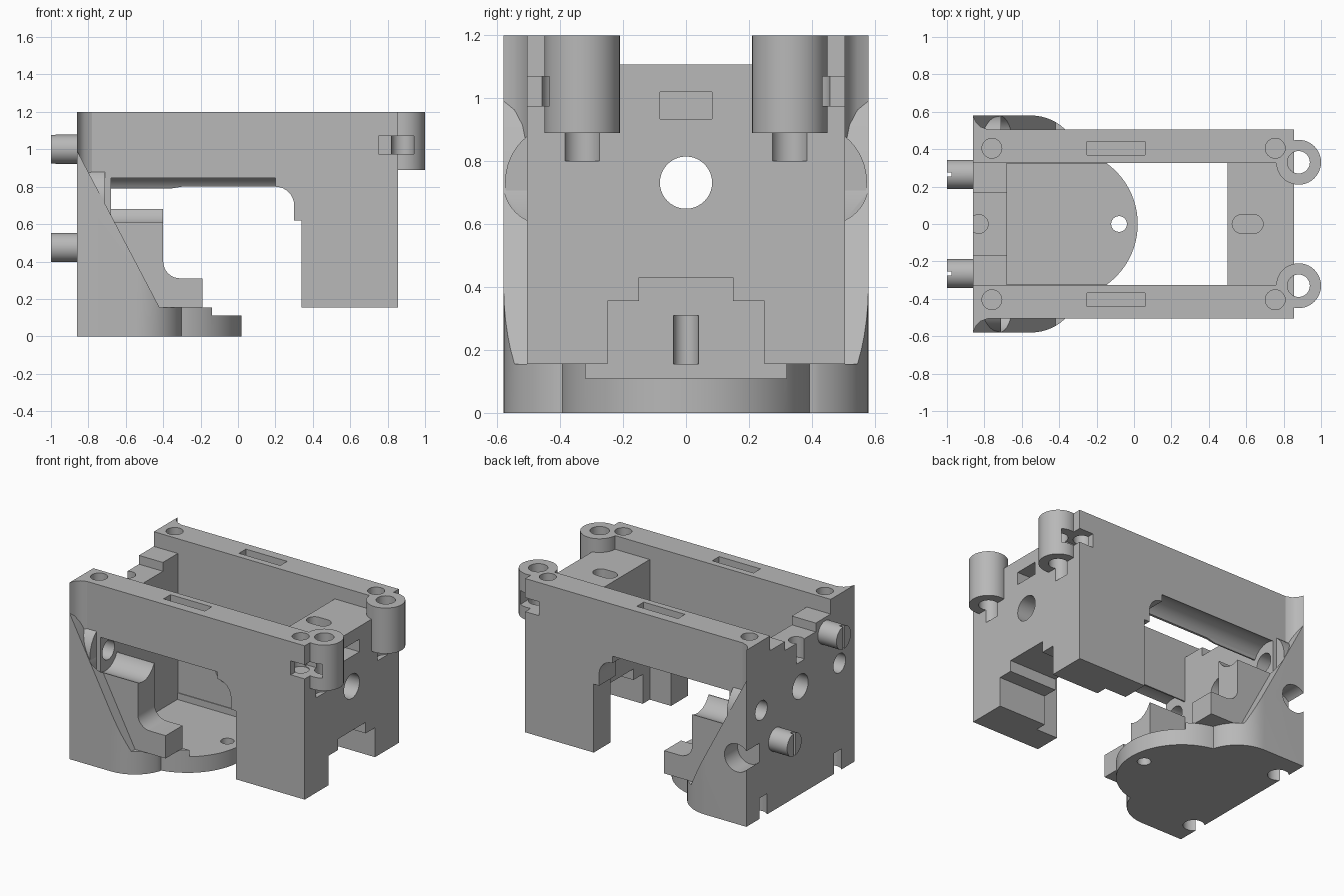
import bpy, bmesh, math
from mathutils import Vector

if "Cube" in bpy.data.objects:
    bpy.data.objects.remove(bpy.data.objects["Cube"])

grey = bpy.data.materials.new("machined_grey")
grey.diffuse_color = (0.48, 0.48, 0.48, 1)
grey.use_nodes = True
grey.node_tree.nodes["Principled BSDF"].inputs["Base Color"].default_value = grey.diffuse_color


def prism(name, pts, axis, a, b):
    """Extrude a 2D outline along an axis from a to b."""
    place = {'x': lambda u, v, w: (w, u, v),
             'y': lambda u, v, w: (u, w, v),
             'z': lambda u, v, w: (u, v, w)}[axis]
    bm = bmesh.new()
    face = bm.faces.new([bm.verts.new(place(u, v, a)) for u, v in pts])
    res = bmesh.ops.extrude_face_region(bm, geom=[face])
    top = [g for g in res['geom'] if isinstance(g, bmesh.types.BMVert)]
    bmesh.ops.translate(bm, verts=top, vec=Vector(place(0, 0, b - a)))
    bmesh.ops.recalc_face_normals(bm, faces=bm.faces)
    me = bpy.data.meshes.new(name)
    bm.to_mesh(me)
    bm.free()
    me.materials.append(grey)
    ob = bpy.data.objects.new(name, me)
    bpy.context.collection.objects.link(ob)
    return ob


def arc(cx, cy, r, a0, a1, n=12):
    return [(cx + r * math.cos(math.radians(a0 + (a1 - a0) * i / n)),
             cy + r * math.sin(math.radians(a0 + (a1 - a0) * i / n))) for i in range(n + 1)]


def cyl(name, c, r, axis, a, b, n=40):
    return prism(name, arc(c[0], c[1], r, 0, 360, n)[:-1], axis, a, b)


def box(name, x, y, z):
    return prism(name, [(x[0], y[0]), (x[1], y[0]), (x[1], y[1]), (x[0], y[1])], 'z', z[0], z[1])


def flip(pts, s):
    return [(u, v * s) for u, v in pts]


def cut(ob, *cutters):
    for c in cutters:
        m = ob.modifiers.new("cut", 'BOOLEAN')
        m.operation, m.solver, m.object = 'DIFFERENCE', 'EXACT', c
    bpy.context.view_layer.update()
    me = bpy.data.meshes.new_from_object(ob.evaluated_get(bpy.context.evaluated_depsgraph_get()))
    ob.modifiers.clear()
    ob.data = me
    return ob


tools, parts = [], []


def tool(ob):
    tools.append(ob)
    return ob


def part(ob):
    parts.append(ob)
    return ob


# Shared bore through both end walls
bore = tool(cyl("bore_cutter", (0, 0.732), 0.083, 'x', -1.1, 1.1))
scoop = tool(cyl("scoop_cutter", (-0.79, 0.45), 0.095, 'y', 0.44, 0.7))
wall_tools = [bore, scoop,
              tool(cyl("notch_cutter", (-0.83, 0), 0.05, 'z', 0.9, 1.3)),
              tool(cyl("drill_cutter", (-0.68, 0), 0.04, 'z', 0.155, 0.31))]
block_tools = [bore,
               tool(box("window_cutter", (0.7, 0.95), (-0.083, 0.083), (0.935, 1.02))),
               tool(prism("slot_cutter", arc(0.64, 0, 0.05, -90, 90) + arc(0.575, 0, 0.05, 90, 270),
                          'z', 0.98, 1.3))]

for s in (1, -1):
    side = "left" if s > 0 else "right"
    yy = lambda a, b: sorted((a * s, b * s))
    # Cutters for this side
    rod = tool(cyl("rod_groove_cutter", (0.45 * s, 0.73), 0.13, 'x', -0.71, 0.2))
    rod_hole = tool(cyl("rod_hole_cutter", (0.42 * s, 0.73), 0.065, 'x', -1, -0.6))
    back_hole = tool(cyl("back_hole_cutter", (-0.76, 0.405 * s), 0.053, 'z', 1.0, 1.3))
    front_hole = tool(cyl("front_hole_cutter", (0.755, 0.405 * s), 0.053, 'z', 0.97, 1.3))
    rail_slot = tool(box("rail_slot_cutter", (-0.25, 0.06), yy(0.368, 0.442), (1.12, 1.3)))
    post_hole = tool(cyl("post_hole_cutter", (0.88, 0.33 * s), 0.06, 'z', 0.8, 1.3))
    post_slot = tool(box("post_slot_cutter", (0.75, 0.94), yy(0.33, 0.55), (0.975, 1.07)))
    foot_hole = tool(cyl("foot_hole_cutter", (-0.81, 0.4 * s), 0.065, 'z', -0.1, 0.14))
    wall_tools += [rod_hole, back_hole, foot_hole]
    block_tools += [post_hole, post_slot]

    # Side rail with its front leg
    rail = [(-0.68, 1.2), (0.855, 1.2), (0.855, 0.155), (0.34, 0.155), (0.34, 0.62), (0.3, 0.62)]
    rail += arc(0.2, 0.7, 0.1, 0, 90, 8) + [(-0.3, 0.80), (-0.36, 0.79), (-0.68, 0.79)]
    part(cut(prism(side + "_rail", rail, 'y', *yy(0.325, 0.505)),
             rod, rail_slot, front_hole, post_hole, post_slot))

    # Bracket arm under the rail, cradling the rod
    arm = [(-0.68, 0.155), (-0.19, 0.155), (-0.19, 0.31), (-0.31, 0.31)]
    arm += arc(-0.31, 0.4, 0.09, 270, 180, 8)[1:] + [(-0.4, 0.68), (-0.68, 0.68)]
    part(cut(prism(side + "_arm", arm, 'y', *yy(0.325, 0.505)), rod))

    # Rounded foot with sloping flank
    lobe = [(-0.86, 0.505), (-0.86, 0.58)] + arc(-0.55, 0.32, 0.26, 90, 18)
    lobe += [(-0.31, 0.325), (-0.68, 0.325), (-0.68, 0.505)]
    slope = tool(prism("slope_cutter", [(-0.42, 0.155), (-0.875, 1.02), (0, 1.02), (0, 0.155)],
                       'y', -0.8, 0.8))
    part(cut(prism(side + "_foot", flip(lobe, s), 'z', 0, 1.0), slope, rod,
             rod_hole, foot_hole, *([scoop] if s > 0 else [])))

    # Rod boss on the back wall
    part(cut(cyl(side + "_rod_boss", (0.39 * s, 0.735), 0.185, 'x', -0.85, -0.71), rod_hole,
             tool(box("boss_trim_cutter", (-1, 0), yy(0, 0.325), (0, 1.2)))))

    # Thin corner fin
    fin = [(-0.86, 0.505), (-0.86, 0.58), (-0.845, 0.545), (-0.82, 0.52), (-0.78, 0.505)]
    part(prism(side + "_fin", flip(fin, s), 'z', 0.6, 1.2))

    # Hinge post at the front end
    part(cut(cyl(side + "_post", (0.88, 0.33 * s), 0.12, 'z', 0.89, 1.2), post_hole, post_slot, front_hole))

    # Slotted screw on the back wall
    z = 0.475 if s > 0 else 1.0
    part(cut(cyl(side + "_screw", (0.265 * s, z), 0.078, 'x', -1.0, -0.85),
             tool(box("screw_slot_cutter", (-1.1, -0.975), yy(0.255, 0.275), (z - 0.1, z + 0.1)))))

# Back wall with stepped top
half = [(0.505, 0), (0.505, 1.2), (0.325, 1.2), (0.325, 1.1), (0.165, 1.1), (0.165, 1.04)]
wall = half + [(-u, v) for u, v in reversed(half)]
part(cut(prism("back_wall", wall, 'x', -0.86, -0.68), *wall_tools))

# Round floor plate with lowered middle
disc = [(-0.68, -0.4)] + arc(-0.38, 0, 0.4, -90, 90, 40) + [(-0.68, 0.4)]
part(cut(prism("floor_plate", disc, 'z', 0, 0.155),
         tool(box("floor_cutter", (-0.7, 0.1), (-0.32, 0.32), (0.11, 0.3))),
         tool(cyl("floor_hole_cutter", (-0.08, 0), 0.042, 'z', -0.1, 0.3))))

# Front block with stepped opening below
half = [(0.325, 1.107), (0.325, 0.155), (0.25, 0.155), (0.25, 0.355), (0.15, 0.355), (0.15, 0.43)]
block = half + [(-u, v) for u, v in reversed(half)]
part(cut(prism("front_block", block, 'x', 0.5, 0.855), *block_tools))

# Remove cutters and shade
for t in tools:
    bpy.data.objects.remove(t, do_unlink=True)
bpy.ops.object.select_all(action='DESELECT')
for p in parts:
    p.select_set(True)
bpy.context.view_layer.objects.active = parts[0]
bpy.ops.object.shade_smooth_by_angle(angle=math.radians(30))
